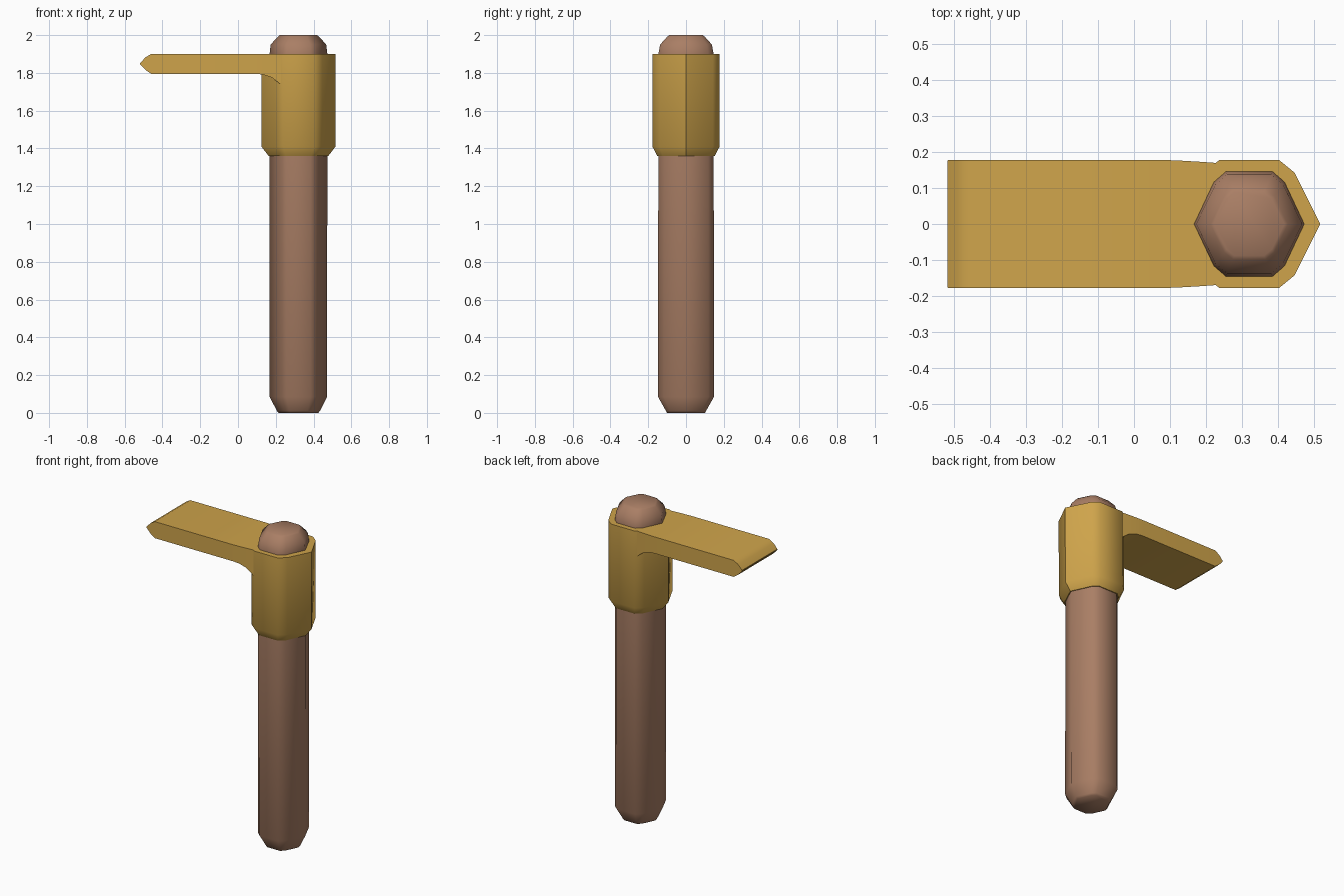
import bpy, bmesh, math

if "Cube" in bpy.data.objects:
    bpy.data.objects.remove(bpy.data.objects["Cube"])


def material(name, col):
    m = bpy.data.materials.new(name)
    m.diffuse_color = (*col, 1)
    m.use_nodes = True
    m.node_tree.nodes["Principled BSDF"].inputs["Base Color"].default_value = m.diffuse_color
    return m


gold = material("gold metal", (0.62, 0.37, 0.07))
brown = material("brown wood", (0.40, 0.21, 0.13))


def loft(name, rings, mat, angle):
    """Skin a list of equal-length point rings and cap both ends."""
    bm = bmesh.new()
    loops = [[bm.verts.new(p) for p in r] for r in rings]
    for a, b in zip(loops, loops[1:]):
        for i in range(len(a)):
            j = (i + 1) % len(a)
            bm.faces.new((a[i], a[j], b[j], b[i]))
    bm.faces.new(loops[0][::-1])
    bm.faces.new(loops[-1])
    bmesh.ops.recalc_face_normals(bm, faces=bm.faces)
    me = bpy.data.meshes.new(name)
    bm.to_mesh(me)
    bm.free()
    ob = bpy.data.objects.new(name, me)
    bpy.context.collection.objects.link(ob)
    me.materials.append(mat)
    bpy.context.view_layer.objects.active = ob
    ob.select_set(True)
    bpy.ops.object.shade_smooth_by_angle(angle=math.radians(angle))
    ob.select_set(False)
    return ob


CX = 0.32  # handle axis


def hexagon(z, px, py):
    """Hexagon with points on x and clipped flat-side corners."""
    q = [(1, 0), (0.64, 0.80), (0.42, 1), (-0.42, 1), (-0.64, 0.80), (-1, 0),
         (-0.64, -0.80), (-0.42, -1), (0.42, -1), (0.64, -0.80)]
    return [(CX + x * px, y * py, z) for x, y in q]


# wooden handle with chamfered foot and domed top
loft("handle", [hexagon(*s) for s in (
    (0.0, 0.105, 0.10), (0.012, 0.115, 0.107), (0.085, 0.152, 0.148),
    (1.90, 0.153, 0.146), (1.95, 0.147, 0.137), (1.993, 0.108, 0.098),
    (2.0, 0.098, 0.088))], brown, 58)

# collar around the handle
loft("collar", [hexagon(*s) for s in (
    (1.36, 0.158, 0.152), (1.41, 0.196, 0.178), (1.90, 0.197, 0.178))], gold, 40)

# blade: rectangular section, wedge tip, small fillet under the collar joint
blade = []
for x, w, lo, hi in ((-0.518, 0.177, 1.846, 1.852), (-0.49, 0.178, 1.816, 1.882),
                     (-0.46, 0.178, 1.795, 1.90), (0.08, 0.178, 1.795, 1.90),
                     (0.13, 0.176, 1.792, 1.90), (0.18, 0.173, 1.775, 1.90),
                     (0.25, 0.168, 1.72, 1.90)):
    blade.append([(x, -w, lo), (x, w, lo), (x, w, hi), (x, -w, hi)])
loft("blade", blade, gold, 40)
